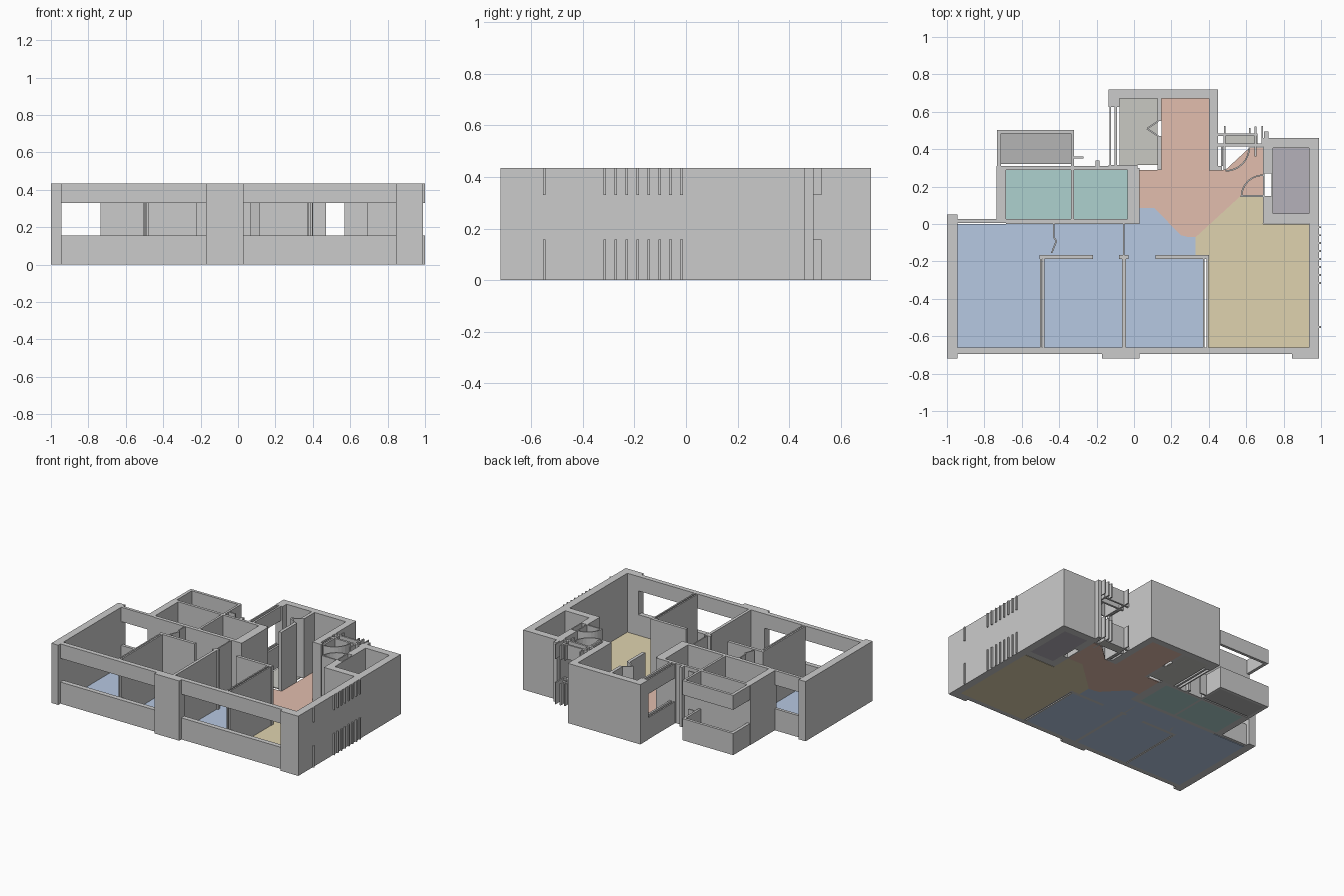
import bpy, bmesh, math

H, SILL, HEAD = 0.435, 0.157, 0.33   # wall height, window bottom, window top


def prism(name, pts, z0, z1, mat=None):
    bm = bmesh.new()
    base = bm.faces.new([bm.verts.new((x, y, z0)) for x, y in pts])
    top = bmesh.ops.extrude_face_region(bm, geom=[base])
    bmesh.ops.translate(bm, vec=(0, 0, z1 - z0),
                        verts=[v for v in top["geom"] if isinstance(v, bmesh.types.BMVert)])
    bmesh.ops.recalc_face_normals(bm, faces=bm.faces)
    me = bpy.data.meshes.new(name)
    bm.to_mesh(me)
    bm.free()
    ob = bpy.data.objects.new(name, me)
    bpy.context.collection.objects.link(ob)
    if mat:
        me.materials.append(mat)
    return ob


def rect(x0, x1, y0, y1):
    return [(x0, y0), (x1, y0), (x1, y1), (x0, y1)]


def wall(name, *r):
    prism(name, rect(*r), 0, H)


def window(name, *r):
    prism(name + "_sill", rect(*r), 0, SILL)
    prism(name + "_header", rect(*r), HEAD, H)


def strip(name, a, b, t=0.008):
    # thin straight panel between two plan points
    dx, dy = b[0] - a[0], b[1] - a[1]
    k = t / 2 / math.hypot(dx, dy)
    nx, ny = -dy * k, dx * k
    prism(name, [(a[0] + nx, a[1] + ny), (b[0] + nx, b[1] + ny),
                 (b[0] - nx, b[1] - ny), (a[0] - nx, a[1] - ny)], 0, H)


def arc(cx, cy, r, a0, a1, t=0.008, n=8):
    # curved door-swing strip outline
    ang = [math.radians(a0 + (a1 - a0) * i / n) for i in range(n + 1)]
    ring = lambda q, s: [(cx + q * math.cos(a), cy + q * math.sin(a)) for a in s]
    return ring(r, ang) + ring(r - t, ang[::-1])


def color(name, r, g, b):
    m = bpy.data.materials.new(name)
    m.diffuse_color = (r, g, b, 1)
    return m


blue = color("blue_floor", 0.47, 0.58, 0.76)
teal = color("teal_floor", 0.42, 0.64, 0.62)
salmon = color("salmon_floor", 0.76, 0.51, 0.42)
sand = color("sand_floor", 0.74, 0.65, 0.43)
stone = color("stone_floor", 0.58, 0.58, 0.54)
ash = color("ash_floor", 0.46, 0.46, 0.46)
mauve = color("mauve_floor", 0.46, 0.44, 0.49)

# Floors
FLOORS = [
    ("bedroom_floor_left", rect(-0.945, -0.503, -0.66, 0.0), blue),
    ("bedroom_floor_middle", rect(-0.478, -0.063, -0.66, -0.187), blue),
    ("bedroom_floor_right", rect(-0.042, 0.368, -0.66, -0.187), blue),
    ("corridor_floor", [(-0.503, -0.187), (0.33, -0.187), (0.33, -0.07), (0.29, -0.07),
                        (0.25, -0.06), (0.11, 0.085), (0.03, 0.085), (0.03, 0), (-0.503, 0)], blue),
    ("living_floor", [(0.397, -0.66), (0.935, -0.66), (0.935, 0), (0.69, 0), (0.69, 0.145),
                      (0.57, 0.15), (0.33, -0.07), (0.33, -0.165), (0.397, -0.165)], sand),
    ("hall_floor", [(0.148, 0.67), (0.40, 0.67), (0.40, 0.29), (0.49, 0.29), (0.62, 0.41),
                    (0.69, 0.41), (0.69, 0.145), (0.57, 0.15), (0.33, -0.07), (0.29, -0.07),
                    (0.25, -0.06), (0.11, 0.085), (0.03, 0.085), (0.03, 0.29), (0.148, 0.29)], salmon),
    ("bath_floor_left", rect(-0.685, -0.338, 0.027, 0.29), teal),
    ("bath_floor_right", rect(-0.322, -0.035, 0.027, 0.29), teal),
    ("store_floor", rect(-0.077, 0.125, 0.315, 0.67), stone),
    ("balcony_floor", rect(-0.71, -0.338, 0.32, 0.483), ash),
    ("shaft_floor", rect(0.743, 0.935, 0.055, 0.407), mauve),
    ("entry_floor", rect(0.49, 0.66, 0.43, 0.47), stone),
]
for name, pts, mat in FLOORS:
    prism(name, pts, 0, 0.006, mat)

# Full-height walls: x0, x1, y0, y1
WALLS = {
    "left_outer_wall": (-1.0, -0.945, -0.72, 0.052),
    "front_pillar": (-0.17, 0.03, -0.72, -0.66),
    "front_right_pillar": (0.845, 0.935, -0.72, -0.66),
    "right_outer_wall": (0.935, 0.99, -0.72, 0.46),
    "shaft_front_wall": (0.69, 0.935, 0.003, 0.055),
    "shaft_back_wall": (0.69, 0.935, 0.407, 0.46),
    "shaft_side_wall_a": (0.69, 0.743, 0.055, 0.15),
    "shaft_side_wall_b": (0.69, 0.743, 0.27, 0.407),
    "shaft_door_face_a": (0.69, 0.698, 0.15, 0.27),
    "shaft_door_face_b": (0.735, 0.743, 0.15, 0.27),
    "shaft_corner": (0.695, 0.72, 0.46, 0.495),
    "back_wall": (-0.135, 0.45, 0.67, 0.718),
    "hall_right_wall": (0.40, 0.45, 0.31, 0.67),
    "hall_right_end": (0.40, 0.47, 0.285, 0.31),
    "store_left_corner": (-0.135, -0.077, 0.625, 0.67),
    "store_front_wall": (-0.135, 0.02, 0.30, 0.315),
    "store_hall_wall_a": (0.125, 0.148, 0.29, 0.47),
    "store_hall_wall_b": (0.125, 0.148, 0.55, 0.67),
    "bath_left_wall": (-0.735, -0.685, 0.005, 0.31),
    "bath_back_wall": (-0.685, -0.035, 0.29, 0.31),
    "bath_front_wall": (-0.685, -0.035, 0.0, 0.027),
    "bath_right_wall": (-0.035, 0.03, 0.0, 0.30),
    "bath_divider": (-0.338, -0.322, 0.027, 0.29),
    "corridor_wall_left": (-0.505, -0.22, -0.187, -0.165),
    "corridor_post": (-0.08, -0.03, -0.187, -0.165),
    "corridor_wall_right": (0.115, 0.40, -0.187, -0.165),
    "bedroom_divider_middle": (-0.063, -0.042, -0.66, -0.187),
    "corridor_panel": (-0.059, -0.051, -0.165, 0.0),
    "corridor_stub": (-0.433, -0.425, -0.07, 0.0),
    "back_notch_post": (-0.205, -0.185, 0.31, 0.34),
}
for name, r in WALLS.items():
    wall(name, *r)

# Hollow double-leaf bedroom dividers
for name, x0, x1 in (("divider_left", -0.503, -0.478), ("divider_right", 0.368, 0.397)):
    wall(name + "_leaf_a", x0, x0 + 0.01, -0.66, -0.187)
    wall(name + "_leaf_b", x1 - 0.01, x1, -0.66, -0.187)

# Window walls: a sill and a header with a gap between
WINDOWS = {
    "front_window_left": (-0.945, -0.17, -0.695, -0.66),
    "front_window_right": (0.03, 0.845, -0.695, -0.66),
    "back_left_window": (-0.945, -0.735, 0.005, 0.027),
    "balcony_back": (-0.733, -0.322, 0.483, 0.503),
    "balcony_left": (-0.733, -0.71, 0.31, 0.483),
    "balcony_right": (-0.338, -0.322, 0.31, 0.483),
    "balcony_ledge": (-0.322, -0.27, 0.35, 0.36),
    "store_window_outer": (-0.132, -0.122, 0.315, 0.625),
    "store_window_inner": (-0.104, -0.09, 0.315, 0.625),
    "entry_frame_inner": (0.465, 0.475, 0.31, 0.42),
    "entry_frame_low": (0.45, 0.69, 0.415, 0.43),
    "entry_frame_high": (0.45, 0.66, 0.47, 0.483),
    "entry_side": (0.478, 0.49, 0.29, 0.47),
    "entry_post_a": (0.482, 0.49, 0.483, 0.525),
    "entry_post_b": (0.615, 0.624, 0.483, 0.512),
    "entry_post_c": (0.645, 0.655, 0.36, 0.52),
    "entry_post_d": (0.683, 0.69, 0.43, 0.525),
}
for name, r in WINDOWS.items():
    window(name, *r)

# Small blocks along the right facade
for i, y in enumerate([-0.55] + [-0.315 + 0.0425 * k for k in range(8)]):
    window(f"facade_block_{i}", 0.99, 1.0, y - 0.005, y + 0.005)

# Door swings and folding door
swing = arc(0.49, 0.41, 0.13, -90, 0)
prism("entry_door_sill", swing, 0, SILL)
prism("entry_door_header", swing, HEAD, H)
prism("living_door_swing", arc(0.69, 0.145, 0.12, 90, 180), 0, H)
wall("living_door_leaf", 0.575, 0.69, 0.145, 0.155)
strip("folding_door_a", (0.13, 0.55), (0.07, 0.51))
strip("folding_door_b", (0.07, 0.51), (0.13, 0.47))
strip("bedroom_door", (-0.43, -0.07), (-0.415, -0.09))
strip("bedroom_door_edge", (-0.44, -0.155), (-0.415, -0.09))
